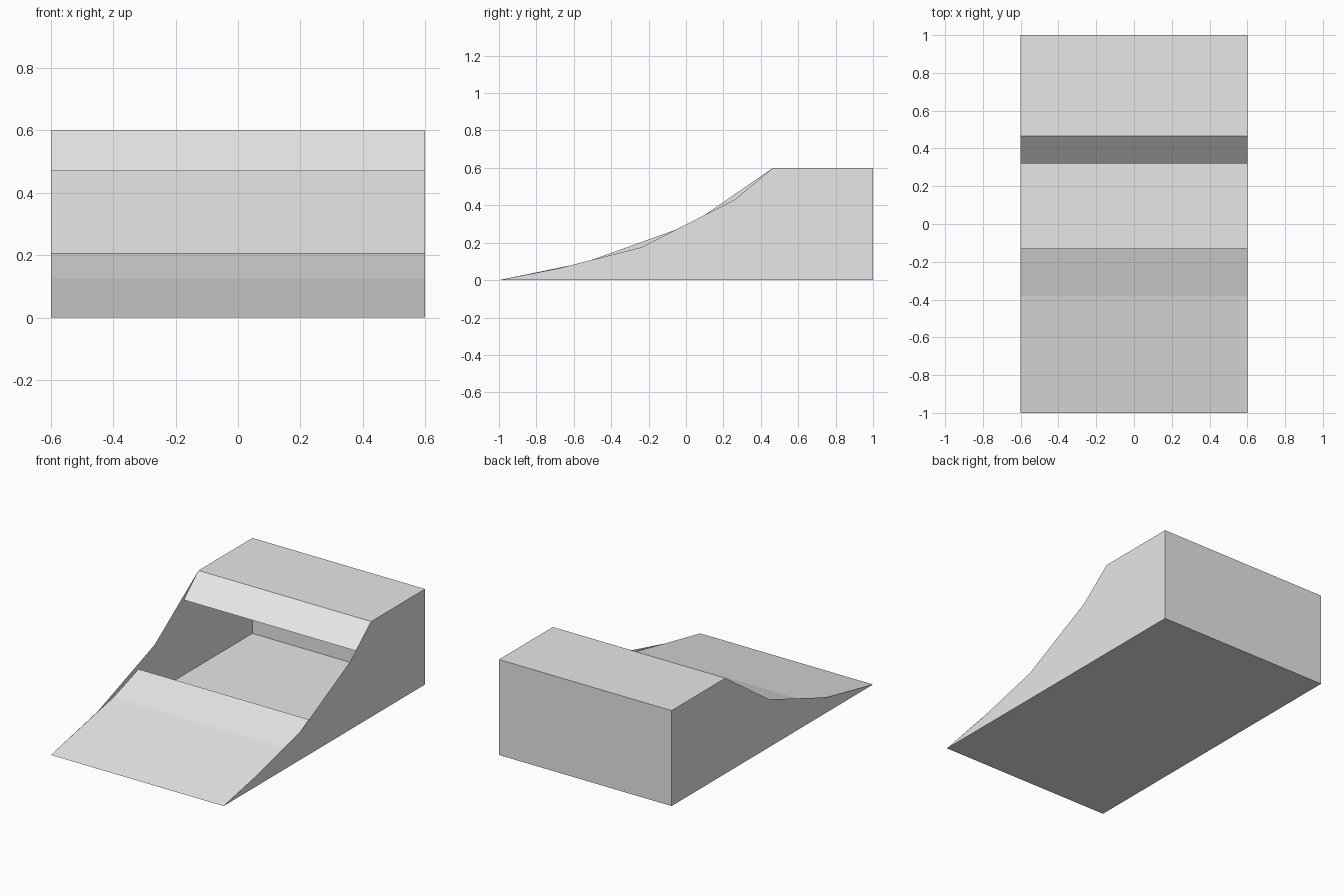
import bpy

cube = bpy.data.objects.get("Cube")
if cube:
    bpy.data.objects.remove(cube, do_unlink=True)

HALF = 0.6      # half width
HEIGHT = 0.6    # deck height
LIP = 0.465     # front edge of the deck

grey = bpy.data.materials.new("plain grey")
grey.use_nodes = True
grey.diffuse_color = (0.8, 0.8, 0.8, 1)
grey.node_tree.nodes["Principled BSDF"].inputs["Base Color"].default_value = (0.8, 0.8, 0.8, 1)


def add_mesh(name, verts, faces):
    mesh = bpy.data.meshes.new(name)
    mesh.from_pydata(verts, [], faces)
    mesh.materials.append(grey)
    obj = bpy.data.objects.new(name, mesh)
    bpy.context.collection.objects.link(obj)
    return obj


def sheet(name, path):
    """Sweep a (y, z) path across the full width as a thin sheet."""
    verts = [(x, y, z) for y, z in path for x in (-HALF, HALF)]
    faces = [(i, i + 1, i + 3, i + 2) for i in range(0, len(verts) - 2, 2)]
    return add_mesh(name, verts, faces)


def side_wall(name, x, curve):
    """Flat side panel under a faceted ramp curve."""
    outline = [(1, 0), (1, HEIGHT), (LIP, HEIGHT)] + curve + [(-1, 0)]
    if x < 0:
        outline.reverse()
    # Outline runs anticlockwise as seen from outside
    return add_mesh(name, [(x, y, z) for y, z in outline], [range(len(outline))])


# Box shell: floor, back and deck
sheet("floor", [(1, 0), (-1, 0)])
sheet("back_and_deck", [(LIP, HEIGHT), (1, HEIGHT), (1, 0)])

# Ramp surface, open in the middle
sheet("lower_ramp", [(-1, 0), (-0.38, 0.125), (-0.13, 0.207)])
sheet("upper_ramp", [(0.32, 0.47), (LIP, HEIGHT)])

# Side panels with differently faceted curves
side_wall("left_side", HALF, [(0.26, 0.43), (-0.24, 0.175), (-0.68, 0.063)])
side_wall("right_side", -HALF, [(0.03, 0.3), (-0.54, 0.095)])
